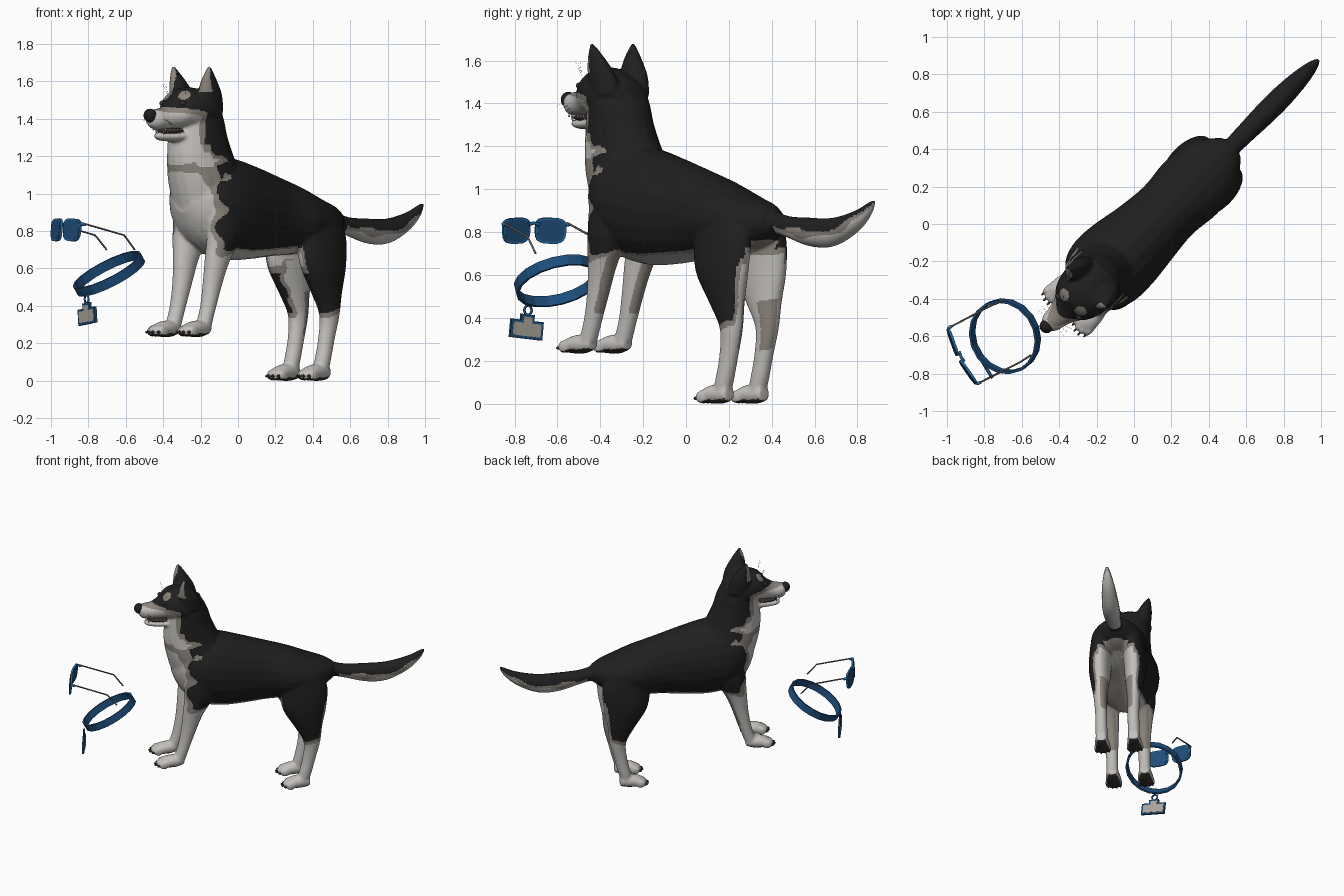
import bpy, bmesh, math
from mathutils import Matrix, Vector

cube = bpy.data.objects.get("Cube")
if cube:
    bpy.data.objects.remove(cube)


def material(name, *rgb):
    m = bpy.data.materials.new(name)
    m.use_nodes = True
    m.diffuse_color = (*rgb, 1)
    m.node_tree.nodes["Principled BSDF"].inputs["Base Color"].default_value = (*rgb, 1)
    return m


BLACK = material("black fur", .014, .014, .014)
TAUPE = material("taupe fur", .26, .23, .2)
CREAM = material("pale fur", .55, .53, .505)
PAD = material("dark skin", .035, .03, .028)
BLUE = material("collar blue", .012, .075, .2)
FRAME = material("frame blue", .018, .15, .36)
LENS = material("lens blue", .014, .075, .19)
METAL = material("grey metal", .15, .135, .13)
PLATE = material("tag plate", .4, .37, .33)


def frame(x, y, z, yaw, pitch=0, roll=0):
    return (Matrix.Translation((x, y, z)) @ Matrix.Rotation(math.radians(yaw), 4, 'Z')
            @ Matrix.Rotation(math.radians(pitch), 4, 'X') @ Matrix.Rotation(math.radians(roll), 4, 'Y'))


# Dog space: x = its left, y = towards the tail, z = up
DOG = frame(.055, -.055, 0, -45)
GLASSES = frame(-.928, -.712, .806, -62.7, -15)
COLLAR = frame(-.69, -.6, .572, -62.7, 30)
TAG = frame(-.805, -.745, .348, -59, 0, -6)
HEAD = -.012


def add(name, bm, mats, place, smooth=True):
    bmesh.ops.recalc_face_normals(bm, faces=bm.faces)
    me = bpy.data.meshes.new(name)
    bm.to_mesh(me)
    bm.free()
    for m in mats:
        me.materials.append(m)
    for p in me.polygons:
        p.use_smooth = smooth
    ob = bpy.data.objects.new(name, me)
    bpy.context.collection.objects.link(ob)
    ob.matrix_world = place
    return ob


def spline(rows, steps=4):
    """Smooth interpolation through the section rows."""
    rows = [Vector(r) for r in rows]
    out = []
    for i in range(len(rows) - 1):
        p0, p1, p2, p3 = rows[max(i - 1, 0)], rows[i], rows[i + 1], rows[min(i + 2, len(rows) - 1)]
        for k in range(steps):
            t = k / steps
            out.append(p1 + (p2 - p0) * (t / 2) + (2 * p0 - 5 * p1 + 4 * p2 - p3) * (t * t / 2)
                       + (3 * p1 - p0 - 3 * p2 + p3) * (t ** 3 / 2))
    return out + [rows[-1]]


def loft(bm, rows, upright=False, side=1, shift=0, n=20):
    """Rows are (x, y, z, long radius, side radius); rings lie flat when upright."""
    rings = []
    for x, y, z, a, b in spline(rows):
        a, b, ring = max(a, .004), max(b, .004), []
        for k in range(n):
            c, d = math.cos(math.tau * k / n), math.sin(math.tau * k / n)
            off = Vector((b * c, a * d, 0)) if upright else Vector((b * c, 0, a * d))
            ring.append(bm.verts.new(Vector((x * side + shift, y, z)) + off))
        rings.append(ring)
    for r, q in zip(rings, rings[1:]):
        for k in range(n):
            bm.faces.new((r[k], r[k - 1], q[k - 1], q[k]))
    bm.faces.new(rings[0])
    bm.faces.new(rings[-1])


def blob(bm, centre, radii):
    bmesh.ops.create_uvsphere(bm, u_segments=16, v_segments=10, radius=1,
                              matrix=Matrix.Translation(centre) @ Matrix.Diagonal((*radii, 1)))


def ball(name, centre, radii, mat, place=DOG):
    bm = bmesh.new()
    blob(bm, centre, radii)
    return add(name, bm, [mat], place)


def prism(name, outline, depth, mat, place):
    """Outline in x and z, thickened evenly along y."""
    bm = bmesh.new()
    face = bm.faces.new([bm.verts.new((x, -depth / 2, z)) for x, z in outline])
    new = bmesh.ops.extrude_face_region(bm, geom=[face])["geom"]
    bmesh.ops.translate(bm, vec=(0, depth, 0), verts=[v for v in new if isinstance(v, bmesh.types.BMVert)])
    return add(name, bm, [mat], place, False)


def wire(name, points, radius, mat, place, closed=False):
    cu = bpy.data.curves.new(name, 'CURVE')
    cu.dimensions, cu.bevel_depth, cu.bevel_resolution = '3D', radius, 1
    sp = cu.splines.new('POLY')
    sp.points.add(len(points) - 1)
    for p, co in zip(sp.points, points):
        p.co = (*co, 1)
    sp.use_cyclic_u = closed
    cu.materials.append(mat)
    ob = bpy.data.objects.new(name, cu)
    bpy.context.collection.objects.link(ob)
    ob.matrix_world = place


# Body: overlapping lofts fused into one skin
bm = bmesh.new()
loft(bm, [(0, .66, .85, .06, .07), (0, .59, .845, .1, .13), (0, .5, .845, .13, .178),
          (0, .35, .858, .18, .198), (0, .18, .882, .216, .182), (0, 0, .902, .253, .2),
          (-.005, -.15, .92, .275, .222), (-.01, -.28, .94, .27, .225), (-.014, -.38, .96, .23, .195),
          (-.014, -.445, .97, .16, .135), (-.014, -.485, .98, .08, .07)])
# neck, skull with muzzle, lower jaw, tail
loft(bm, [(0, -.295, .85, .17, .165), (0, -.3, 1.05, .225, .185), (0, -.345, 1.18, .2, .163),
          (0, -.37, 1.3, .168, .152), (0, -.38, 1.4, .145, .148), (0, -.4, 1.49, .11, .13),
          (0, -.43, 1.545, .05, .08)], True, shift=HEAD)
loft(bm, [(0, -.28, 1.41, .08, .1), (0, -.38, 1.43, .125, .15), (0, -.46, 1.45, .12, .15),
          (0, -.53, 1.448, .1, .125), (0, -.575, 1.42, .077, .09), (-.004, -.63, 1.402, .06, .068),
          (-.008, -.69, 1.397, .054, .055), (-.01, -.722, 1.402, .035, .034)], shift=HEAD)
loft(bm, [(0, -.4, 1.33, .05, .1), (0, -.5, 1.312, .035, .078), (0, -.6, 1.303, .024, .05),
          (-.004, -.66, 1.306, .02, .034), (-.006, -.685, 1.311, .006, .01)], shift=HEAD)
loft(bm, [(0, .55, .865, .08, .06), (0, .65, .85, .055, .05), (0, .75, .825, .05, .053),
          (0, .9, .8, .067, .06), (0, 1.05, .8, .067, .06), (0, 1.2, .85, .05, .046),
          (0, 1.29, .91, .03, .025), (0, 1.325, .948, .006, .006)])
for side in (-1, 1):
    # ear
    loft(bm, [(.09, -.375, 1.44, .09, .062), (.105, -.385, 1.53, .076, .054),
              (.12, -.405, 1.61, .046, .034), (.137, -.42, 1.682, .007, .007)], True, side, HEAD)
    # front leg and paw
    loft(bm, [(.12, -.29, .92, .13, .08), (.13, -.31, .78, .11, .075), (.12, -.355, .64, .075, .06),
              (.115, -.385, .52, .056, .05), (.115, -.42, .39, .044, .043), (.115, -.455, .29, .045, .042)],
         True, side)
    loft(bm, [(.115, -.42, .28, .03, .032), (.115, -.48, .278, .045, .05),
              (.115, -.55, .274, .04, .056), (.115, -.6, .265, .022, .045)], False, side)
    # hind leg and paw
    loft(bm, [(.11, .41, .9, .13, .07), (.115, .435, .78, .17, .08), (.125, .44, .62, .157, .08),
              (.122, .47, .47, .098, .064), (.118, .495, .35, .06, .048), (.115, .475, .22, .047, .042),
              (.115, .445, .1, .045, .043), (.115, .43, .05, .04, .04)], True, side)
    loft(bm, [(.115, .48, .045, .035, .035), (.115, .43, .045, .046, .046),
              (.115, .36, .042, .042, .055), (.115, .31, .036, .024, .045)], False, side)
    for front, z in ((-.592, .265), (.315, .03)):
        for k in (-1.5, -.5, .5, 1.5):
            x, y = side * .115 + k * .029, front + abs(k) * .015
            blob(bm, (x, y, z), (.017, .037, .031))
            ball("claw", (x, y - .036, z - .006), (.006, .014, .008), PAD)
raw = add("dog_body", bm, [BLACK, TAUPE, CREAM, PAD], DOG)
fuse = raw.modifiers.new("fuse", 'REMESH')
fuse.mode, fuse.voxel_size = 'VOXEL', .0085
soft = raw.modifiers.new("soften", 'SMOOTH')
soft.factor, soft.iterations = .5, 6
deps = bpy.context.evaluated_depsgraph_get()
skin = bpy.data.meshes.new_from_object(raw.evaluated_get(deps))
raw.modifiers.clear()
raw.data = skin


def coat(p, n):
    """Marking field: above zero is taupe, well above is pale."""
    y, z = p.y, p.z
    l = abs(p.x - HEAD) if z > 1 else abs(p.x)
    out = n.x * (1 if p.x > 0 else -1)
    wob = .012 * math.sin(17 * y + 29 * z) + .008 * math.sin(41 * z - 23 * y)
    if n.z < -.6 and (z < .03 if y > .2 else y < -.2 and z < .27):
        return 3
    if y > .7:
        m = -n.z * .08 + .002 + wob
    elif z > 1.26:
        # muzzle and cheeks, throat, brow spots, inner ears
        m = min(1.46 - z + (-.6 - y) * .2, -.445 - y)
        m = max(m, min(.12 - l, -n.y * .15 - .03, 1.36 - z)) + wob * .4
        m = max(m, .034 - (Vector((l, y, z)) - Vector((.06, -.53, 1.525))).length)
        if z > 1.54 and n.y < -.3 and l > .1:
            m = .02
    elif y < -.12:
        # chest bib with a crossing band, then front legs
        m = min(.175 - l, -n.y * .15 - .03) if y < -.3 else -1
        if abs(z - 1.14 - wob) < .022:
            m = min(m, .02)
        if y < -.3 and .1 < l < .19:
            m = max(m, min(.02, .025 - abs(z - 1.02 - l)))
        m = max(m, .76 - z - .07 * out) + wob
        if n.y > .6 and z > .42:
            m = min(m, .02)
    elif y > .2:
        # hind legs: inner face, groin, back edge and a strip below the tail
        inner = min(.73 - z, -out * .1 + n.y * .04, max(y - .41, z - .62))
        groin = min(.72 - z, z - .57, .37 - y, (.5 - out) * .1)
        rear = min(.76 - z, .09 - l, n.y * .1)
        edge = min(.68 - z, (n.y - out) * .08)
        m = max(.38 - z, inner, groin, rear, edge) + wob
        if out < -.1 and n.y > .1 and .24 < z + wob < .48 and y > .48:
            m = min(m, .02)
    else:
        m = -1
    if z < .72 and n.y < .3:
        m = max(m, min(.05, -n.z * .2 - .135))
    return 2 if m > .028 else 1 if m > 0 else 0


for poly in skin.polygons:
    poly.use_smooth = True
    poly.material_index = coat(poly.center, poly.normal)

# Face details
ball("nose", (HEAD - .01, -.72, 1.417), (.037, .034, .037), BLACK)
ball("mouth_inside", (HEAD, -.57, 1.335), (.057, .095, .02), PAD)
ball("tongue", (HEAD, -.6, 1.328), (.028, .06, .007), TAUPE)
for side in (-1, 1):
    ball("eye", (HEAD + side * .078, -.56, 1.483), (.017, .015, .014), PAD)
    for k in range(6):
        y, x = -.675 + k * .025, side * (.03 + k * .006)
        ball("upper_tooth", (HEAD + x, y, 1.342), (.004, .005, .012 if k == 1 else .006), CREAM)
        ball("lower_tooth", (HEAD + x * .9, y + .02, 1.326), (.004, .005, .009 if k == 0 else .005), CREAM)
    for k in range(3):
        wire("whisker", [(HEAD + side * .05, -.68 + k * .015, 1.4 - k * .01),
                         (HEAD + side * .1, -.69 + k * .03, 1.39 - k * .015)], .0005, PAD, DOG)
        wire("brow_whisker", [(side * .07, -.54, 1.53), (side * (.06 + k * .015), -.56, 1.59)],
             .0004, PAD, DOG)


# Sunglasses
def lens_shape(w, h):
    pts = []
    for k in range(20):
        c, s = math.cos(math.tau * k / 20), math.sin(math.tau * k / 20)
        pts.append((w * math.copysign(abs(c) ** .6, c) * (1 + .08 * s),
                    h * math.copysign(abs(s) ** .6, s)))
    return pts


for side in (-1, 1):
    turn = (GLASSES @ Matrix.Translation((side * .09, 0, 0)) @ Matrix.Rotation(side * .14, 4, 'Z')
            @ Matrix.Rotation(.17, 4, 'X'))
    prism("glasses_rim", lens_shape(.077, .061), .013, FRAME, turn)
    prism("glasses_lens", lens_shape(.067, .052), .016, LENS, turn)
    ball("hinge", (side * .168, .016, .035), (.009, .018, .009), FRAME, GLASSES)
    wire("temple", [(side * .168, .01, .04), (side * .17, .27, .043), (side * .163, .355, -.015)],
         .005, METAL, GLASSES)
wire("glasses_bridge", [(-.03, 0, .03), (0, -.006, .036), (.03, 0, .03)], .008, FRAME, GLASSES)

# Collar: a faceted band
bm = bmesh.new()
sections = []
for k in range(18):
    c, s = math.cos(math.tau * k / 18), math.sin(math.tau * k / 18)
    sections.append([bm.verts.new((r * c, r * s, h)) for r, h in
                     ((.203, -.026), (.203, .026), (.19, .026), (.19, -.026))])
for a, b in zip(sections, sections[1:] + sections[:1]):
    for k in range(4):
        bm.faces.new((a[k], a[k - 1], b[k - 1], b[k]))
add("collar", bm, [BLUE], COLLAR, False)


# Hanging tag
def tag_shape(inset):
    w, t, lo, mid, top = .088 - inset, .036 - inset, -.046 + inset, .04 - inset, .068 - inset
    return [(-w, lo), (w, lo), (w, mid), (t, mid), (t, top), (-t, top), (-t, mid), (-w, mid)]


prism("tag", tag_shape(0), .014, BLUE, TAG)
prism("tag_plate", tag_shape(.012), .018, PLATE, TAG)
wire("tag_ring", [(.02 * math.cos(k * math.tau / 12), 0, .088 + .022 * math.sin(k * math.tau / 12))
                  for k in range(12)], .006, BLUE, TAG, True)
